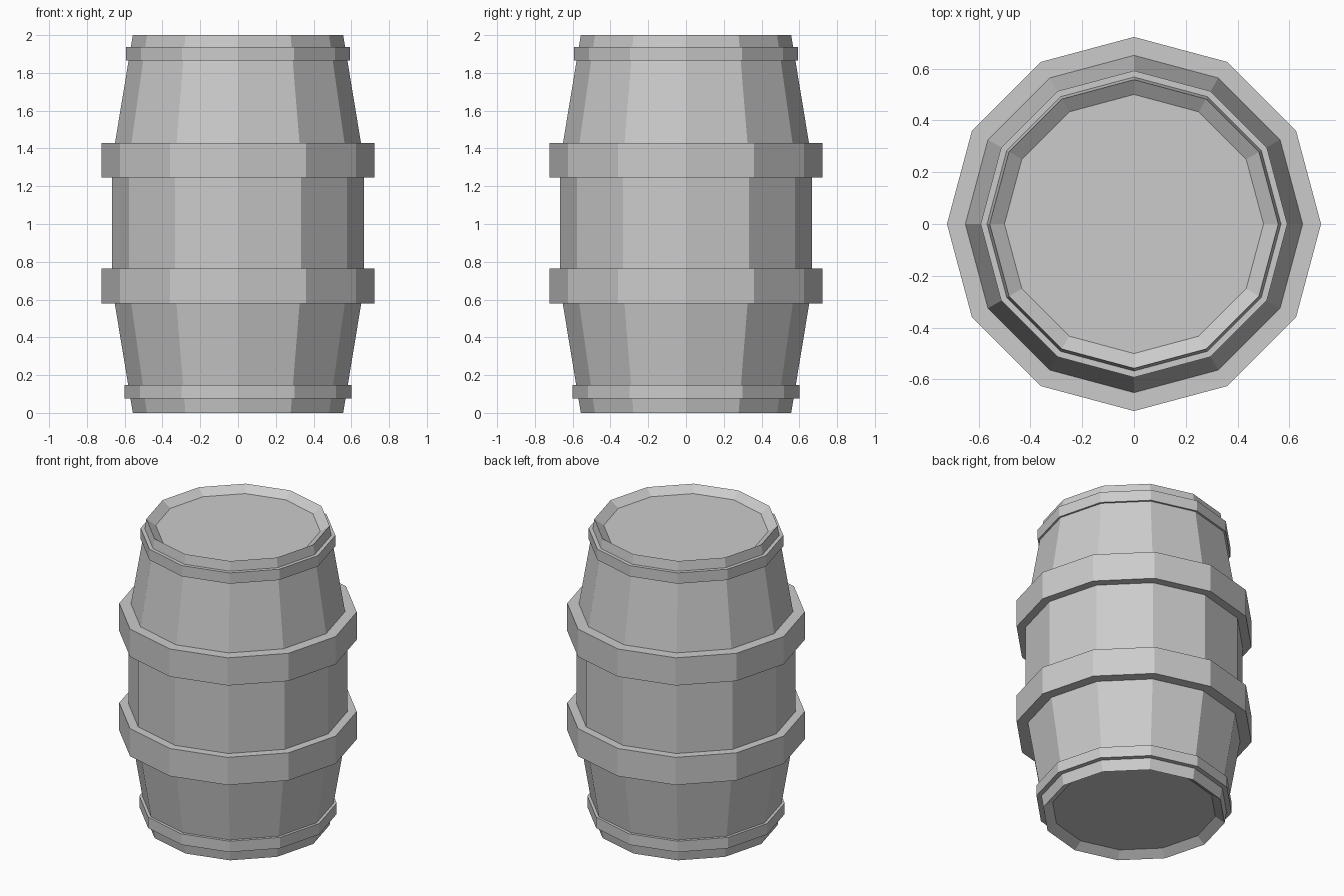
import bpy
import bmesh
from math import cos, sin, tau

SIDES = 12

default_cube = bpy.data.objects.get("Cube")
if default_cube:
    bpy.data.objects.remove(default_cube, do_unlink=True)

# Single plain grey
grey = bpy.data.materials.new("plain grey")
grey.use_nodes = True
colour = (0.6, 0.6, 0.6, 1)
grey.diffuse_color = colour
grey.node_tree.nodes["Principled BSDF"].inputs["Base Color"].default_value = colour


def lathe(name, profile, closed):
    """Turn (radius, height) points around z; closed makes a ring, otherwise cap both ends."""
    bm = bmesh.new()
    rings = [[bm.verts.new((r * cos(tau * i / SIDES), r * sin(tau * i / SIDES), z))
              for i in range(SIDES)] for r, z in profile]
    pairs = list(zip(rings, rings[1:]))
    if closed:
        pairs.append((rings[-1], rings[0]))
    else:
        bm.faces.new(rings[0])
        bm.faces.new(rings[-1])
    for low, high in pairs:
        for i in range(SIDES):
            j = (i + 1) % SIDES
            bm.faces.new((low[i], low[j], high[j], high[i]))
    bmesh.ops.recalc_face_normals(bm, faces=bm.faces)
    mesh = bpy.data.meshes.new(name)
    bm.to_mesh(mesh)
    bm.free()
    mesh.materials.append(grey)
    obj = bpy.data.objects.new(name, mesh)
    bpy.context.collection.objects.link(obj)
    return obj


def hoop(name, outer, inner, bottom, top):
    return lathe(name, [(inner, bottom), (outer, bottom), (outer, top), (inner, top)], True)


# Staved body with a shallow bevelled recess at each end
half = [(0.5, 0.04), (0.557, 0), (0.667, 0.667)]
lathe("barrel_body", half + [(r, 2 - z) for r, z in reversed(half)], False)

# Wide hoops around the belly
hoop("lower_belly_hoop", 0.722, 0.63, 0.58, 0.765)
hoop("upper_belly_hoop", 0.722, 0.63, 1.245, 1.43)

# Narrow hoops near the ends
hoop("bottom_end_hoop", 0.6, 0.55, 0.075, 0.148)
hoop("top_end_hoop", 0.592, 0.55, 1.865, 1.937)
